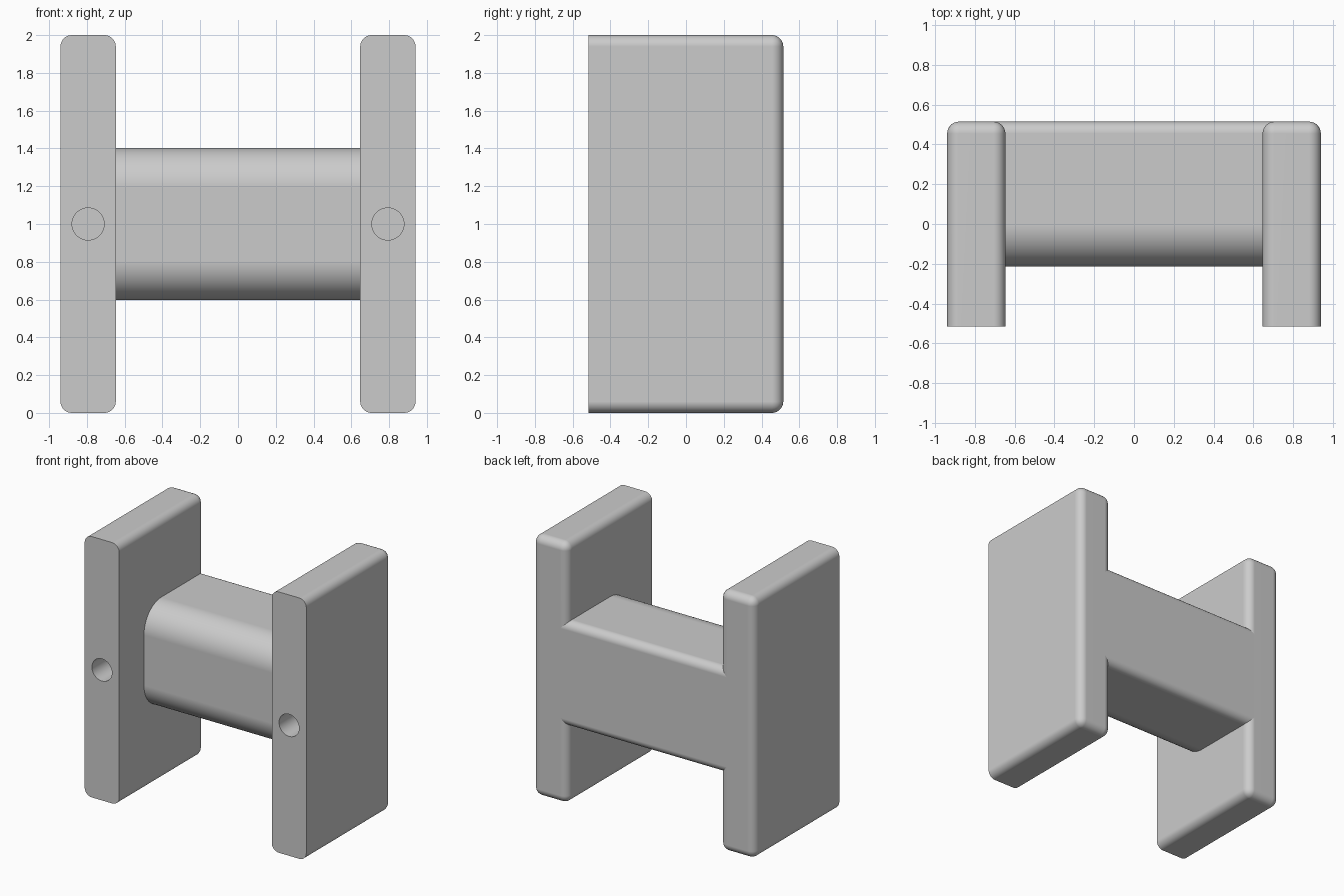
import bpy, bmesh, math
from mathutils import Vector

cube = bpy.data.objects.get("Cube")
if cube:
    bpy.data.objects.remove(cube, do_unlink=True)

HALF_X, INNER_X, HALF_Y, HEIGHT = 0.94, 0.647, 0.515, 2.0
BAR_FRONT, BAR_HALF_Z = -0.215, 0.403
EDGE_R, BAR_R, HOLE_R, HOLE_DEPTH = 0.06, 0.21, 0.085, 0.5

grey = bpy.data.materials.new("plain grey")
grey.use_nodes = True
colour = (0.6, 0.6, 0.6, 1)
grey.diffuse_color = colour
grey.node_tree.nodes["Principled BSDF"].inputs["Base Color"].default_value = colour


def rounded_box(name, low, high, rules):
    """Box from corner to corner; each rule is (edge test, radius, segments)."""
    low, high = Vector(low), Vector(high)
    bm = bmesh.new()
    bmesh.ops.create_cube(bm, size=1)
    for v in bm.verts:
        v.co = (low + high) / 2 + v.co * (high - low)
    for test, radius, segments in rules:
        edges = [e for e in bm.edges if test(e.verts[0].co, e.verts[1].co)]
        bmesh.ops.bevel(bm, geom=edges, offset=radius, segments=segments,
                        profile=0.5, affect='EDGES', clamp_overlap=True)
    mesh = bpy.data.meshes.new(name)
    bm.to_mesh(mesh)
    bm.free()
    mesh.materials.append(grey)
    obj = bpy.data.objects.new(name, mesh)
    bpy.context.collection.objects.link(obj)
    return obj


def activate(obj):
    bpy.ops.object.select_all(action='DESELECT')
    obj.select_set(True)
    bpy.context.view_layer.objects.active = obj


def finish(obj):
    """Smooth the fillets while keeping the large faces flat."""
    activate(obj)
    bpy.ops.object.shade_smooth_by_angle(angle=math.radians(35))
    normals = obj.modifiers.new("flat faces", 'WEIGHTED_NORMAL')
    normals.keep_sharp = True


def drill(obj, x):
    """Blind screw hole in the front face."""
    bpy.ops.mesh.primitive_cylinder_add(
        vertices=48, radius=HOLE_R, depth=2 * HOLE_DEPTH,
        location=(x, -HALF_Y, HEIGHT / 2), rotation=(math.pi / 2, 0, 0))
    cutter = bpy.context.object
    cutter.hide_render = True
    cutter.data.materials.append(grey)
    cut = obj.modifiers.new("hole", 'BOOLEAN')
    cut.operation, cut.solver, cut.object = 'DIFFERENCE', 'EXACT', cutter
    activate(obj)
    bpy.ops.object.modifier_apply(modifier=cut.name)
    bpy.data.objects.remove(cutter, do_unlink=True)


# Side plates: every edge rounded except around the flat front
def not_front(a, b):
    return max(a.y, b.y) > 0


for side, name in ((1, "left_plate"), (-1, "right_plate")):
    xs = sorted((side * INNER_X, side * HALF_X))
    plate = rounded_box(name, (xs[0], -HALF_Y, 0), (xs[1], HALF_Y, HEIGHT),
                        [(not_front, EDGE_R, 8)])
    drill(plate, side * (INNER_X + HALF_X) / 2)
    finish(plate)


# Crossbar: wide rounding in front, small rounding behind, reaching past the plate fillets
def lengthwise(a, b):
    return abs(a.x - b.x) > 0.5


end = INNER_X + EDGE_R
bar = rounded_box(
    "crossbar",
    (-end, BAR_FRONT, HEIGHT / 2 - BAR_HALF_Z), (end, HALF_Y, HEIGHT / 2 + BAR_HALF_Z),
    [(lambda a, b: lengthwise(a, b) and a.y < 0, BAR_R, 20),
     (lambda a, b: lengthwise(a, b) and a.y > HALF_Y - 0.001, EDGE_R, 8)])
finish(bar)
